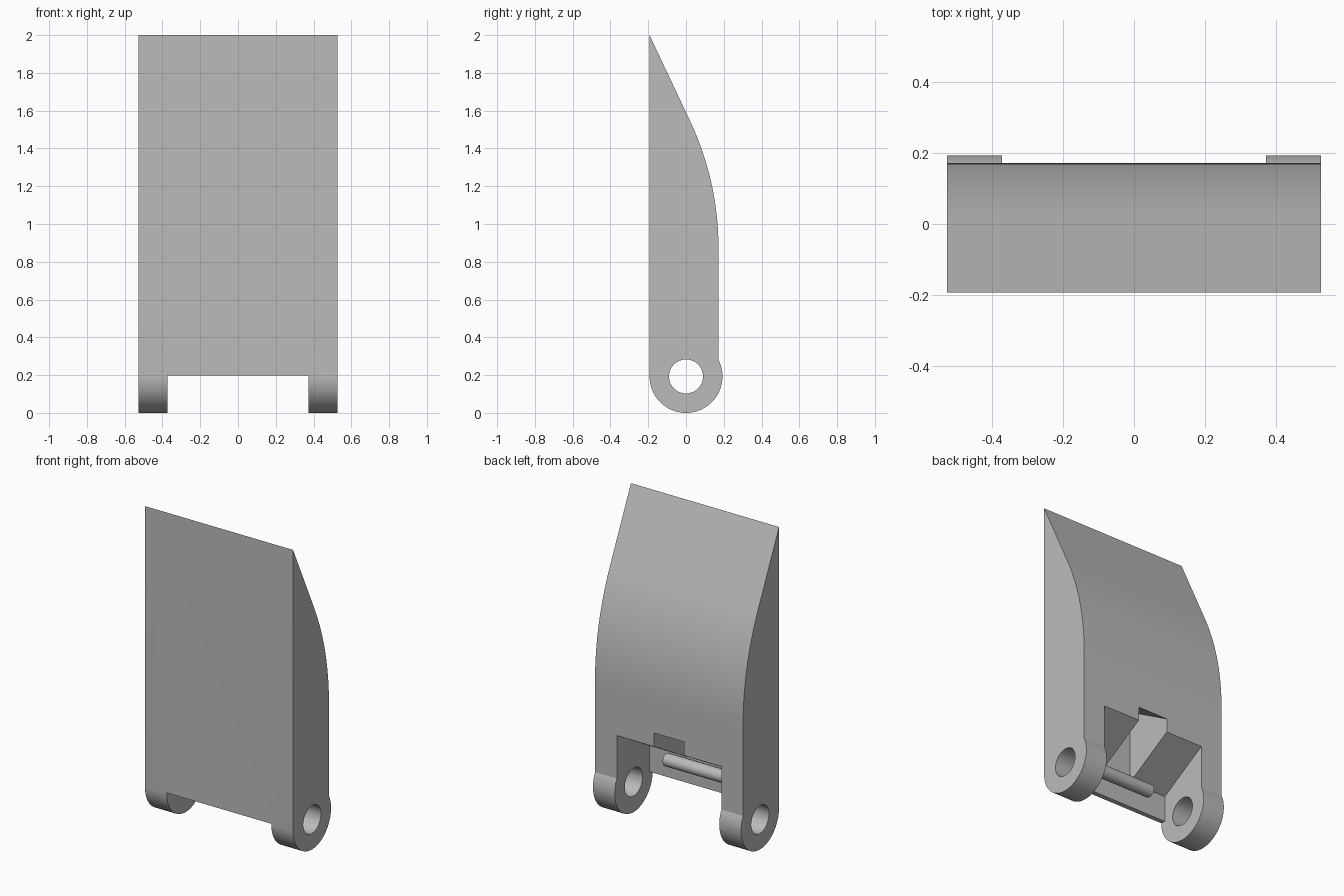
import bpy
import bmesh
from math import sin, cos, acos, pi, radians

cube = bpy.data.objects.get("Cube")
if cube:
    bpy.data.objects.remove(cube, do_unlink=True)

grey = bpy.data.materials.new("plain grey")
grey.use_nodes = True
grey.diffuse_color = (0.5, 0.5, 0.5, 1)
grey.node_tree.nodes["Principled BSDF"].inputs["Base Color"].default_value = (0.5, 0.5, 0.5, 1)

HALF_W, NOTCH_W, SLOT_W = 0.527, 0.372, 0.107
LUG_R, BORE_R = 0.193, 0.09
BACK, INNER = 0.172, -0.162


def extrude(name, profile, half_width):
    """Sweep a (y, z) profile along x, symmetric about the middle."""
    bm = bmesh.new()
    face = bm.faces.new([bm.verts.new((-half_width, y, z)) for y, z in profile])
    new = bmesh.ops.extrude_face_region(bm, geom=[face])["geom"]
    verts = [v for v in new if isinstance(v, bmesh.types.BMVert)]
    bmesh.ops.translate(bm, verts=verts, vec=(2 * half_width, 0, 0))
    bmesh.ops.recalc_face_normals(bm, faces=bm.faces)
    mesh = bpy.data.meshes.new(name)
    bm.to_mesh(mesh)
    bm.free()
    mesh.materials.append(grey)
    obj = bpy.data.objects.new(name, mesh)
    bpy.context.collection.objects.link(obj)
    return obj


def arc(cy, cz, r, start, end, n):
    steps = [start + (end - start) * i / n for i in range(n + 1)]
    return [(cy + r * cos(a), cz + r * sin(a)) for a in steps]


def circle(cy, cz, r, n=48):
    return arc(cy, cz, r, 0, 2 * pi, n)[:-1]


def cut(target, cutter):
    cutter.hide_render = True
    mod = target.modifiers.new("cut", "BOOLEAN")
    mod.object = cutter
    mod.operation = "DIFFERENCE"
    mod.solver = "EXACT"
    bpy.context.view_layer.objects.active = target
    bpy.ops.object.modifier_apply(modifier=mod.name)
    bpy.data.objects.remove(cutter, do_unlink=True)


def smooth(obj):
    bpy.ops.object.select_all(action="DESELECT")
    obj.select_set(True)
    bpy.context.view_layer.objects.active = obj
    bpy.ops.object.shade_smooth_by_angle(angle=radians(20))


# Wedge body with round hinge lugs at the foot
R = 1.57
profile = arc(0, LUG_R, LUG_R, -pi, acos(BACK / LUG_R), 48)
profile += arc(BACK - R, 0.875, R, 0, radians(25.4), 20)
profile.append((-LUG_R, 2))
body = extrude("wedge_body", profile, HALF_W)

# Gap between the lugs, with a sloping roof
cut(body, extrude("gap_cutter", [(-0.3, -0.1), (0.3, -0.1), (0.3, 0.631), (BACK, 0.557),
                                 (INNER, 0.364), (INNER, 0.197), (-0.3, 0.197)], NOTCH_W))
# Central slot, rising towards the front wall
cut(body, extrude("slot_cutter", [(INNER, 0.3), (0.3, 0.3), (0.3, 0.57),
                                  (BACK, 0.645), (INNER, 0.838)], SLOT_W))
# Hinge bore through both lugs
cut(body, extrude("bore_cutter", circle(0, LUG_R, BORE_R), 0.6))
smooth(body)

# Cross bar behind the front wall
bar = extrude("cross_bar", circle(-0.123, 0.33, 0.04, 32), 0.225)
smooth(bar)
